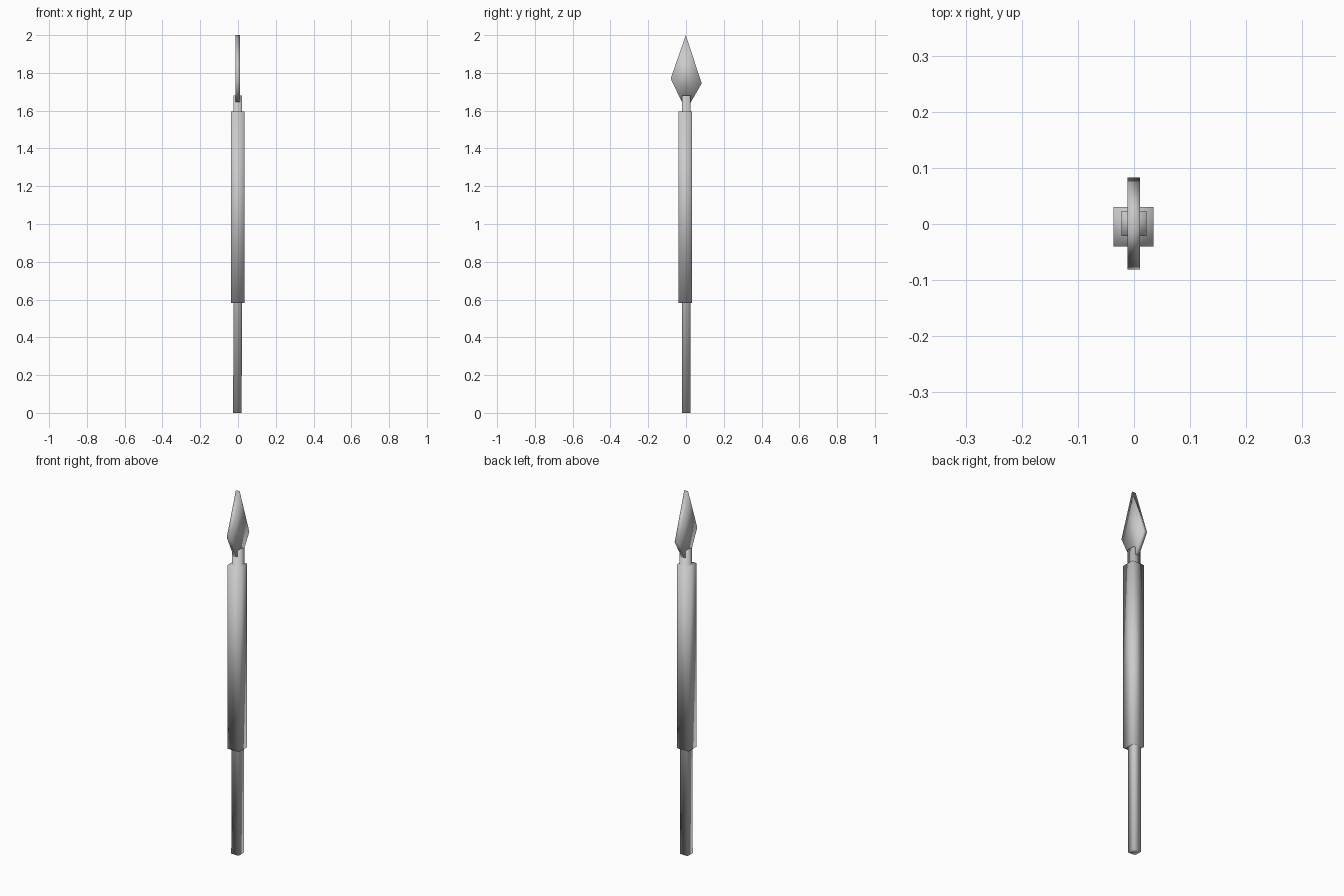
import bpy
import bmesh

if "Cube" in bpy.data.objects:
    bpy.data.objects.remove(bpy.data.objects["Cube"])


def prism(name, lower, upper):
    """Solid joining two matching loops of points, smooth shaded."""
    bm = bmesh.new()
    a = [bm.verts.new(p) for p in lower]
    b = [bm.verts.new(p) for p in upper]
    n = len(a)
    bm.faces.new(a[::-1])
    bm.faces.new(b)
    for i in range(n):
        j = (i + 1) % n
        bm.faces.new((a[i], a[j], b[j], b[i]))
    bmesh.ops.recalc_face_normals(bm, faces=bm.faces)
    for f in bm.faces:
        f.smooth = True
    mesh = bpy.data.meshes.new(name)
    bm.to_mesh(mesh)
    bm.free()
    obj = bpy.data.objects.new(name, mesh)
    bpy.context.collection.objects.link(obj)
    return obj


def square(cx, cy, half, z):
    return [(cx + sx * half, cy + sy * half, z)
            for sx, sy in ((-1, -1), (1, -1), (1, 1), (-1, 1))]


# slim square shaft, leaning very slightly
prism("shaft", square(-0.003, 0.0, 0.0225, 0.0), square(0.0, 0.001, 0.0225, 1.68))

# thicker square grip sleeve
prism("grip", square(-0.001, -0.005, 0.0355, 0.583), square(-0.001, -0.005, 0.0355, 1.595))

# flat kite-shaped blade, its lower point buried in the shaft
kite = [(0.0, 1.60), (0.083, 1.745), (-0.001, 2.0), (-0.081, 1.77)]
prism("blade", [(-0.012, y, z) for y, z in kite], [(0.011, y, z) for y, z in kite])
